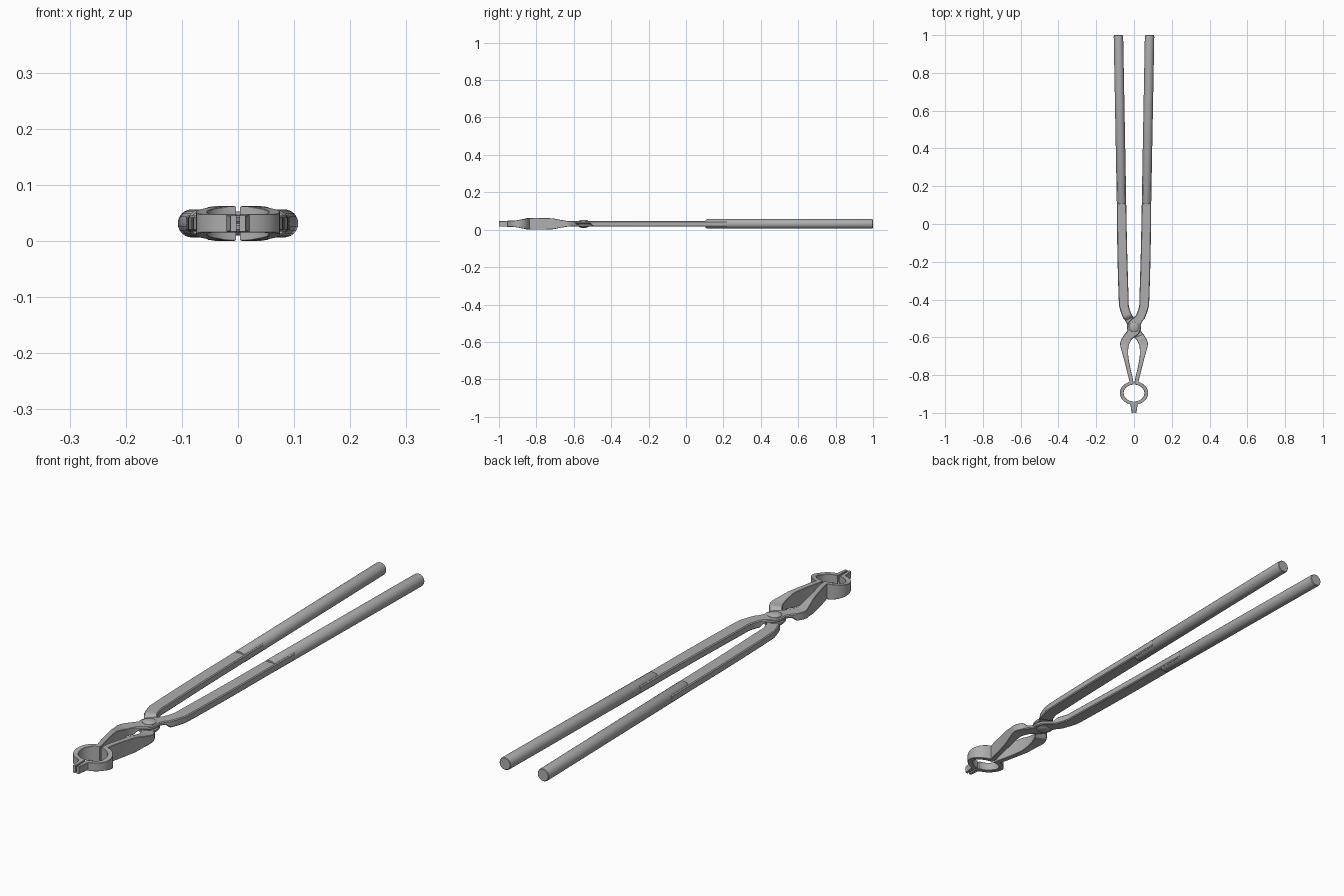
import bpy, bmesh, math
from mathutils import Vector, Matrix

if "Cube" in bpy.data.objects:
    bpy.data.objects.remove(bpy.data.objects["Cube"])

MID = 0.0315          # height of the mid plane
steel = bpy.data.materials.new("grey steel")
steel.diffuse_color = (0.42, 0.42, 0.42, 1)
steel.use_nodes = True
steel.node_tree.nodes["Principled BSDF"].inputs["Base Color"].default_value = steel.diffuse_color


def loft(name, rings, turned=False):
    """Skin a row of equal-sized rings (z measured from the mid plane) and cap both ends."""
    bm = bmesh.new()
    rows = [[bm.verts.new(p) for p in ring] for ring in rings]
    n = len(rows[0])
    for a, b in zip(rows, rows[1:]):
        for i in range(n):
            j = (i + 1) % n
            bm.faces.new((a[i], a[j], b[j], b[i]))
    bm.faces.new(rows[0])
    bm.faces.new(rows[-1])
    if turned:        # half turn about the long axis gives the partner part
        bmesh.ops.transform(bm, matrix=Matrix.Rotation(math.pi, 4, 'Y'), verts=bm.verts)
    bmesh.ops.translate(bm, vec=(0, 0, MID), verts=bm.verts)
    bmesh.ops.recalc_face_normals(bm, faces=bm.faces)
    me = bpy.data.meshes.new(name)
    bm.to_mesh(me)
    bm.free()
    me.materials.append(steel)
    ob = bpy.data.objects.new(name, me)
    bpy.context.collection.objects.link(ob)
    bpy.ops.object.select_all(action='DESELECT')
    ob.select_set(True)
    bpy.context.view_layer.objects.active = ob
    bpy.ops.object.shade_smooth_by_angle(angle=math.radians(30))
    return ob


def section(l, r, lo, hi, c):
    """Chamfered rectangle standing between a left and a right edge point."""
    l, r = Vector((*l, 0)), Vector((*r, 0))
    w = (r - l).length
    d = (r - l) / w
    c = min(c, w * 0.25)
    flat = [(0, lo + c), (c, lo), (w - c, lo), (w, lo + c),
            (w, hi - c), (w - c, hi), (c, hi), (0, hi - c)]
    return [l + d * s + Vector((0, 0, z)) for s, z in flat]


def spline(p, i, t):
    a, b, c, d = (Vector(p[min(max(k, 0), len(p) - 1)]) for k in (i - 1, i, i + 1, i + 2))
    return 0.5 * (2 * b + (c - a) * t + (2 * a - 5 * b + 4 * c - d) * t * t
                  + (3 * b - a - 3 * c + d) * t ** 3)


# Lever from handle to jaw: left edge, right edge, bottom, top
B = 0.014
stations = [
    ((0.043, 0.22), (0.093, 0.22), -B, B),
    ((0.041, 0.10), (0.091, 0.10), -B, B),
    ((0.036, -0.15), (0.088, -0.15), -B, B),
    ((0.029, -0.38), (0.081, -0.40), -B, B),
    ((0.027, -0.435), (0.076, -0.445), -B, B),
    ((0.013, -0.478), (0.059, -0.495), -B, B),
    ((0.002, -0.492), (0.047, -0.512), 0, B),
    ((-0.026, -0.517), (0.036, -0.532), 0, B),
    ((-0.037, -0.548), (0.037, -0.548), 0, B),
    ((-0.036, -0.565), (0.026, -0.580), 0, B),
    ((-0.050, -0.584), (-0.002, -0.602), 0, B),
    ((-0.061, -0.600), (-0.016, -0.617), -B, B),
    ((-0.074, -0.632), (-0.028, -0.645), -0.015, 0.015),
    ((-0.066, -0.67), (-0.031, -0.675), -0.021, 0.021),
    ((-0.055, -0.71), (-0.029, -0.71), -0.029, 0.029),
    ((-0.042, -0.76), (-0.020, -0.76), -0.031, 0.031),
    ((-0.030, -0.81), (-0.008, -0.81), -0.0315, 0.0315),
    ((-0.024, -0.834), (-0.003, -0.838), -0.030, 0.030),
]
Ls, Rs = [s[0] for s in stations], [s[1] for s in stations]
lever = []
for i in range(len(stations) - 1):
    for k in range(4):
        t = k / 4
        lo, hi = (stations[i][m] * (1 - t) + stations[i + 1][m] * t for m in (2, 3))
        l, r = spline(Ls, i, t), spline(Rs, i, t)
        lever.append(section(l, r, lo, hi, 0.0035 if l.y > -0.6 else 0.0015))

# Half ring of the jaw, then the nib at its tip
for k in range(17):
    a = math.radians(108 + (254 - 108) * k / 16)
    b = math.radians(94 + (267 - 94) * k / 16)
    l = (0.075 * math.cos(a), -0.895 + 0.062 * math.sin(a))
    r = (0.055 * math.cos(b), -0.895 + 0.045 * math.sin(b))
    f = min(1, max(0, (l[1] + 0.92) / 0.08))
    h = 0.0165 + 0.0135 * f
    lever.append(section(l, r, -h, h, 0.001))
for l, r in (((-0.018, -0.962), (-0.003, -0.955)), ((-0.013, -1.0), (-0.003, -1.0))):
    lever.append(section(l, r, -0.0145, 0.0145, 0.001))

# Round grip rod
grip = []
for y, rad in ((0.105, 0.021), (0.112, 0.025), (0.992, 0.025), (0.998, 0.024), (1.0, 0.022)):
    cx = 0.066 + (y - 0.11) * 0.0185
    grip.append([Vector((cx + rad * math.cos(a), y, rad * math.sin(a)))
                 for a in (math.tau * k / 24 for k in range(24))])

for side, turned in (("right", False), ("left", True)):
    loft(side + "_lever", lever, turned)
    loft(side + "_grip", grip, turned)

# Domed rivet through the crossing
profile = ((0.010, -0.0215), (0.020, -0.0195), (0.026, -0.015), (0.026, -0.012),
           (0.026, 0.012), (0.026, 0.015), (0.020, 0.0195), (0.010, 0.0215))
loft("rivet", [[Vector((r * math.cos(a), -0.547 + r * math.sin(a), z))
                for a in (math.tau * k / 24 for k in range(24))] for r, z in profile])
